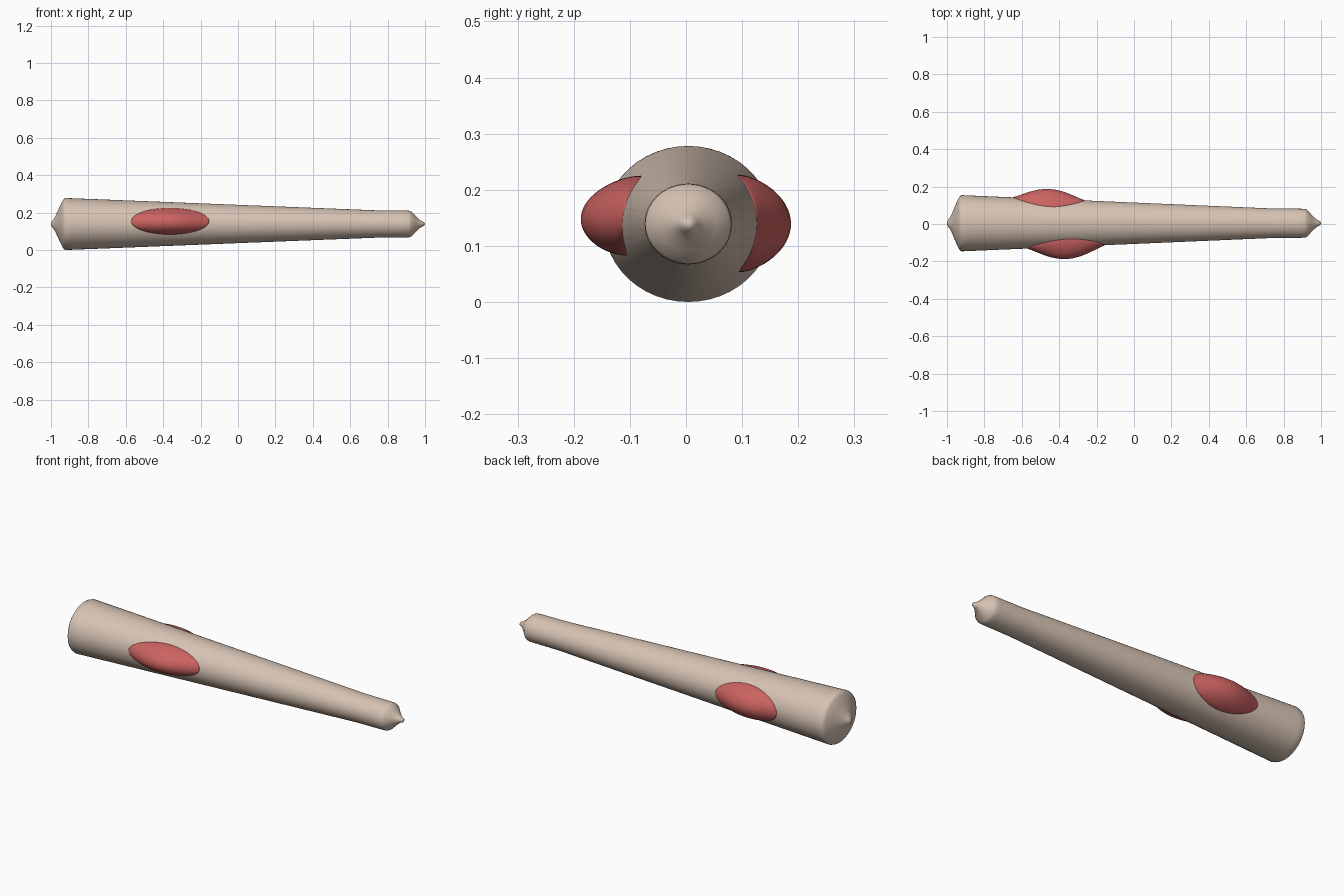
import bpy, bmesh, math

cube = bpy.data.objects.get("Cube")
if cube:
    bpy.data.objects.remove(cube, do_unlink=True)

CENTRE_Y, CENTRE_Z = 0.004, 0.139
WIDEN = 1.08  # the shaft is slightly wider than tall


def make_material(name, colour):
    mat = bpy.data.materials.new(name)
    mat.use_nodes = True
    mat.diffuse_color = (*colour, 1)
    mat.node_tree.nodes["Principled BSDF"].inputs["Base Color"].default_value = (*colour, 1)
    return mat


def finish(bm, name, mat):
    bmesh.ops.recalc_face_normals(bm, faces=bm.faces)
    for face in bm.faces:
        face.smooth = True
    mesh = bpy.data.meshes.new(name)
    bm.to_mesh(mesh)
    bm.free()
    mesh.materials.append(mat)
    obj = bpy.data.objects.new(name, mesh)
    bpy.context.collection.objects.link(obj)
    return obj


def shaft_radius(x):
    t = min(max((x + 0.92) / 1.66, 0), 1)
    return 0.139 + (0.073 - 0.139) * t


# Tapered shaft with a nippled cap on each end: (x, radius)
profile = [(-1, 0), (-0.998, 0.012), (-0.988, 0.023), (-0.975, 0.044),
           (-0.955, 0.09), (-0.938, 0.124), (-0.93, 0.135), (-0.92, 0.139)]
profile += [(x, shaft_radius(x)) for x in (-0.89, -0.6, -0.2, 0.2, 0.6, 0.74)]
profile += [(0.89, 0.072), (0.915, 0.071), (0.925, 0.067), (0.945, 0.047),
            (0.965, 0.028), (0.98, 0.016), (0.995, 0.01), (1, 0)]


def make_shaft(mat, sides=48):
    bm = bmesh.new()
    rings = []
    for x, r in profile:
        count = sides if r > 0 else 1
        rings.append([bm.verts.new((x,
                                    CENTRE_Y + WIDEN * r * math.cos(math.tau * i / sides),
                                    CENTRE_Z + r * math.sin(math.tau * i / sides)))
                      for i in range(count)])
    for a, b in zip(rings, rings[1:]):
        for i in range(sides):
            corners = [a[i % len(a)], a[(i + 1) % len(a)],
                       b[(i + 1) % len(b)], b[i % len(b)]]
            bm.faces.new(list(dict.fromkeys(corners)))
    return finish(bm, "shaft", mat)


# Oval swelling that hugs the shaft's side and rises smoothly from it
def make_bulge(name, mat, x, z, half_length, half_height, rise, side):
    bm = bmesh.new()
    bmesh.ops.create_uvsphere(bm, u_segments=48, v_segments=32, radius=1)
    for v in bm.verts:
        u, d, w = v.co
        px, pz = x + half_length * u, z + half_height * w
        r = shaft_radius(px)
        base = WIDEN * math.sqrt(max(r * r - (pz - CENTRE_Z) ** 2, 0))
        height = rise * d * (0.15 + 0.85 * (1 - u * u))
        v.co = (px, CENTRE_Y + side * (base + height), pz)
    return finish(bm, name, mat)


tan = make_material("pale tan", (0.68, 0.55, 0.455))
red = make_material("soft red", (0.60, 0.125, 0.12))

make_shaft(tan)
make_bulge("front_bulge", red, -0.363, 0.154, 0.208, 0.071, 0.066, -1)
make_bulge("back_bulge", red, -0.455, 0.14, 0.192, 0.087, 0.053, 1)
